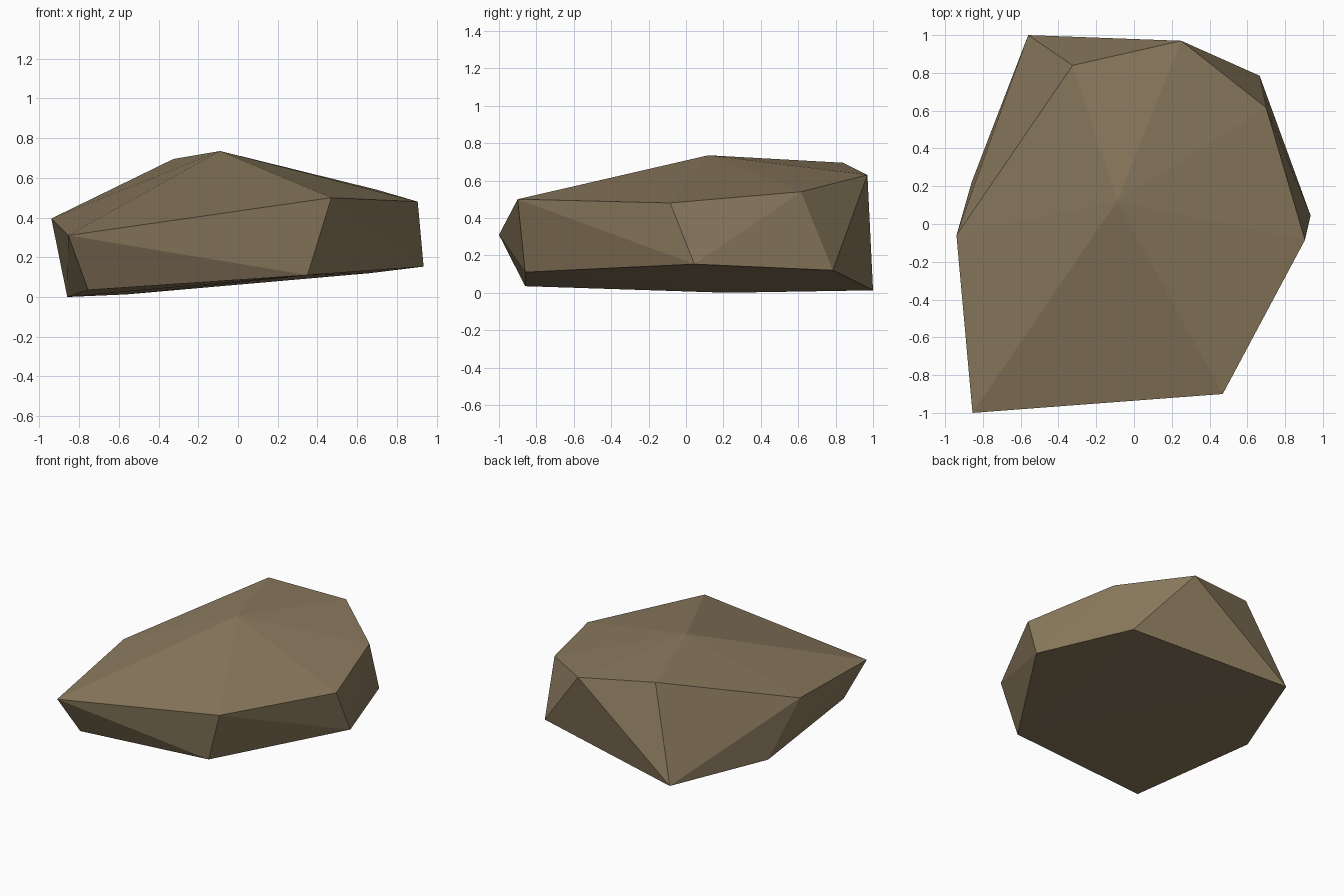
import bpy, bmesh

if "Cube" in bpy.data.objects:
    bpy.data.objects.remove(bpy.data.objects["Cube"])

# One flat colour for the whole stone
stone = bpy.data.materials.new("stone_brown")
stone.diffuse_color = (0.258, 0.195, 0.112, 1)
stone.use_nodes = True
stone.node_tree.nodes["Principled BSDF"].inputs["Base Color"].default_value = stone.diffuse_color

# Corner points: peak, sloping upper rim, slightly tilted base
peak = [(-0.09, 0.12, 0.735)]
rim = [(-0.855, -1.0, 0.31), (0.47, -0.90, 0.50), (0.905, -0.085, 0.48),
       (0.70, 0.615, 0.54), (0.25, 0.97, 0.63), (-0.325, 0.84, 0.695),
       (-0.94, -0.06, 0.395)]
base = [(-0.755, -0.86, 0.035), (0.35, -0.86, 0.11), (0.935, 0.045, 0.153),
        (0.665, 0.785, 0.12), (-0.56, 1.0, 0.013), (-0.86, 0.22, 0.0)]

# The faceted rock is the convex shell around those corners
bm = bmesh.new()
for p in peak + rim + base:
    bm.verts.new(p)
bmesh.ops.convex_hull(bm, input=bm.verts[:])
bmesh.ops.recalc_face_normals(bm, faces=bm.faces[:])

mesh = bpy.data.meshes.new("rock")
bm.to_mesh(mesh)
bm.free()
mesh.materials.append(stone)
rock = bpy.data.objects.new("rock", mesh)
bpy.context.collection.objects.link(rock)
